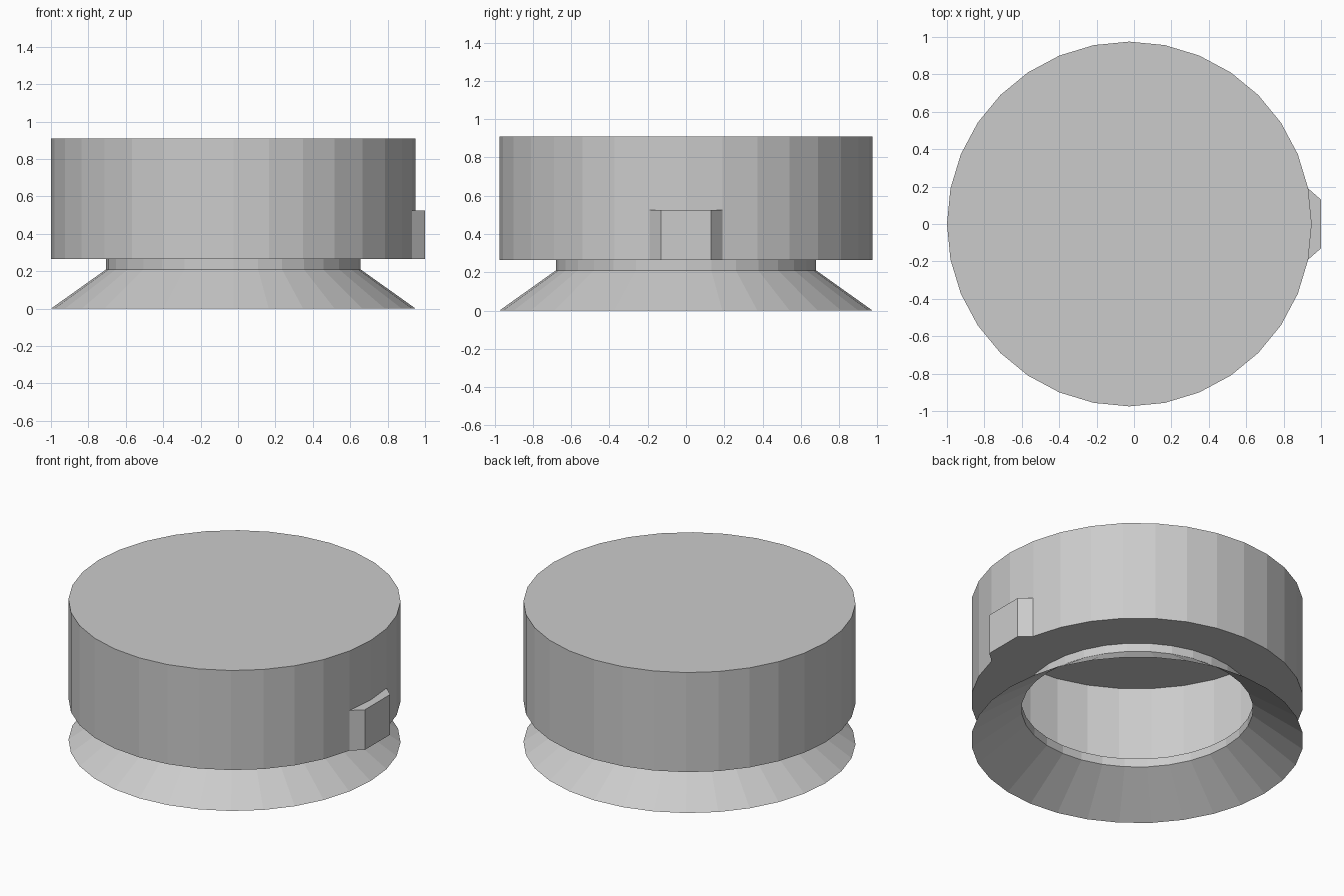
import bpy, bmesh
from math import cos, sin, pi

if "Cube" in bpy.data.objects:
    bpy.data.objects.remove(bpy.data.objects["Cube"])

CX = -0.025   # axis of the round parts
SIDES = 32


def make_object(name, bm):
    mesh = bpy.data.meshes.new(name)
    bm.to_mesh(mesh)
    bm.free()
    obj = bpy.data.objects.new(name, mesh)
    bpy.context.collection.objects.link(obj)
    return obj


def lathe(name, profile, cap_top=False):
    """Open faceted shell from a list of (radius, height), bottom to top."""
    bm = bmesh.new()
    rings = []
    for r, z in profile:
        rings.append([bm.verts.new((CX + r * cos(2 * pi * i / SIDES),
                                    r * sin(2 * pi * i / SIDES), z))
                      for i in range(SIDES)])
    for a, b in zip(rings, rings[1:]):
        for i in range(SIDES):
            j = (i + 1) % SIDES
            bm.faces.new((a[i], a[j], b[j], b[i]))
    if cap_top:
        bm.faces.new(rings[-1])
    return make_object(name, bm)


# Flared skirt and short neck, open underneath
lathe("flared_base", [(0.975, 0.0), (0.68, 0.21), (0.68, 0.265)])

# Hollow drum with a ring-shaped underside and a closed top
lathe("drum_body", [(0.68, 0.265), (0.975, 0.265), (0.975, 0.91)], cap_top=True)

# Side tab with slanted cheeks
bm = bmesh.new()
outline = [(0.931, -0.19), (1.0, -0.13), (1.0, 0.13), (0.931, 0.19)]
low = [bm.verts.new((x, y, 0.265)) for x, y in outline]
high = [bm.verts.new((x, y, 0.525)) for x, y in outline]
# middle points follow the drum wall
low.append(bm.verts.new((0.95, 0, 0.265)))
high.append(bm.verts.new((0.95, 0, 0.525)))
for i in range(3):
    bm.faces.new((low[i], low[i + 1], high[i + 1], high[i]))
bm.faces.new(high)
bm.faces.new(low[::-1])
make_object("side_tab", bm)
